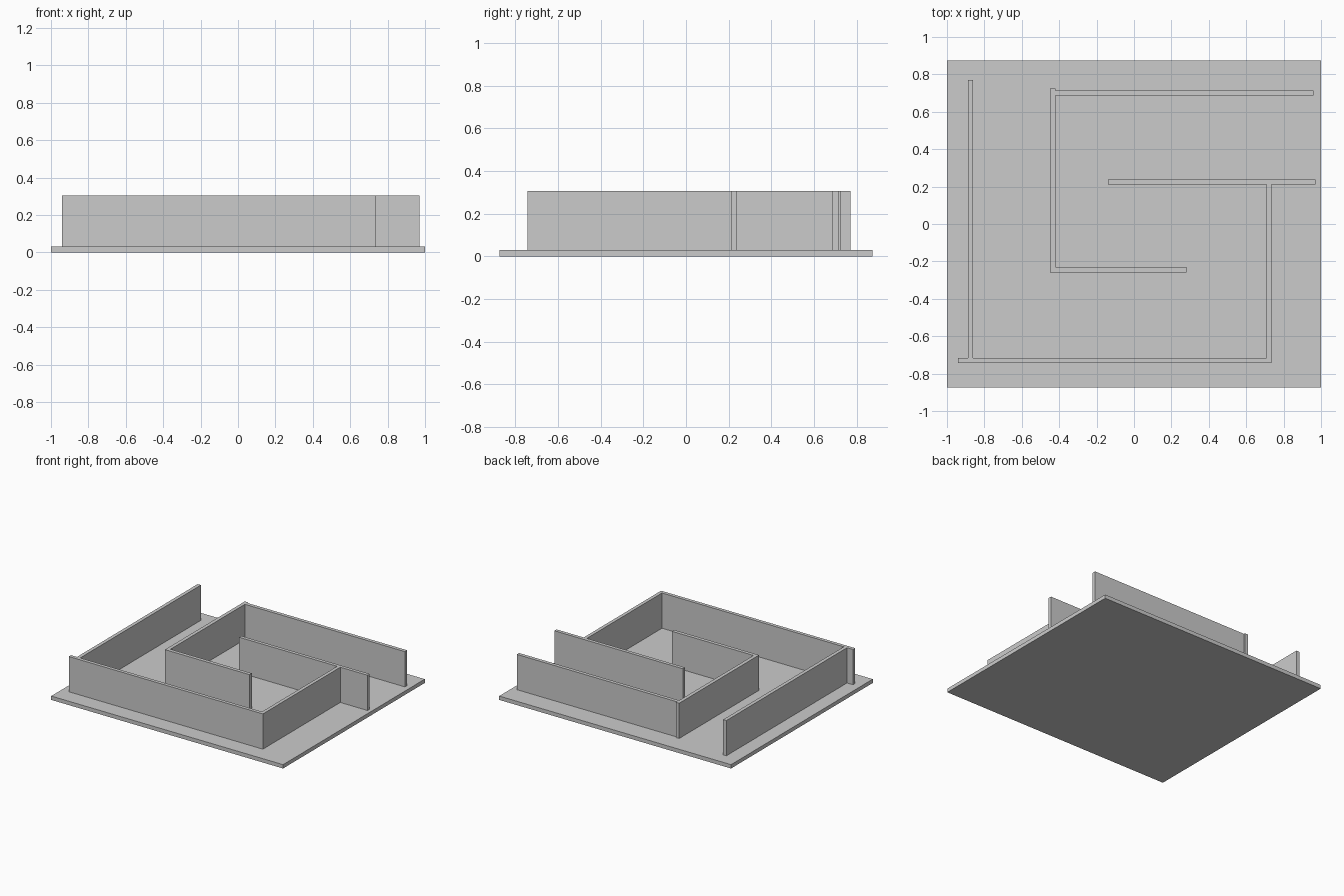
import bpy
import bmesh
from mathutils import Vector

if "Cube" in bpy.data.objects:
    bpy.data.objects.remove(bpy.data.objects["Cube"])

BASE_TOP = 0.03
WALL_TOP = 0.305


def extruded(name, outline, z0, z1):
    """Make a solid prism from a counter-clockwise outline."""
    bm = bmesh.new()
    face = bm.faces.new([bm.verts.new((x, y, z0)) for x, y in outline])
    top = bmesh.ops.extrude_face_region(bm, geom=[face], use_keep_orig=True)["geom"]
    moved = [g for g in top if isinstance(g, bmesh.types.BMVert)]
    bmesh.ops.translate(bm, verts=moved, vec=Vector((0, 0, z1 - z0)))
    bmesh.ops.recalc_face_normals(bm, faces=bm.faces)
    mesh = bpy.data.meshes.new(name)
    bm.to_mesh(mesh)
    bm.free()
    obj = bpy.data.objects.new(name, mesh)
    bpy.context.collection.objects.link(obj)
    return obj


# Floor slab
extruded("floor_slab", [(-1, -0.873), (1, -0.873), (1, 0.873), (-1, 0.873)], 0, BASE_TOP)

# Outer wall: left run, front run, right run and its cross wall
extruded("outer_wall", [
    (-0.94, -0.743), (0.735, -0.743), (0.735, 0.211), (0.97, 0.211),
    (0.97, 0.238), (-0.139, 0.238), (-0.139, 0.211), (0.708, 0.211),
    (0.708, -0.716), (-0.86, -0.716), (-0.86, 0.771), (-0.888, 0.771),
    (-0.888, -0.716), (-0.94, -0.716),
], BASE_TOP, WALL_TOP)

# Inner wall: C-shaped run with a small stub at the back corner
extruded("inner_wall", [
    (-0.449, -0.259), (0.281, -0.259), (0.281, -0.231), (-0.421, -0.231),
    (-0.421, 0.686), (0.96, 0.686), (0.96, 0.714), (-0.421, 0.714),
    (-0.421, 0.725), (-0.449, 0.725),
], BASE_TOP, WALL_TOP)
